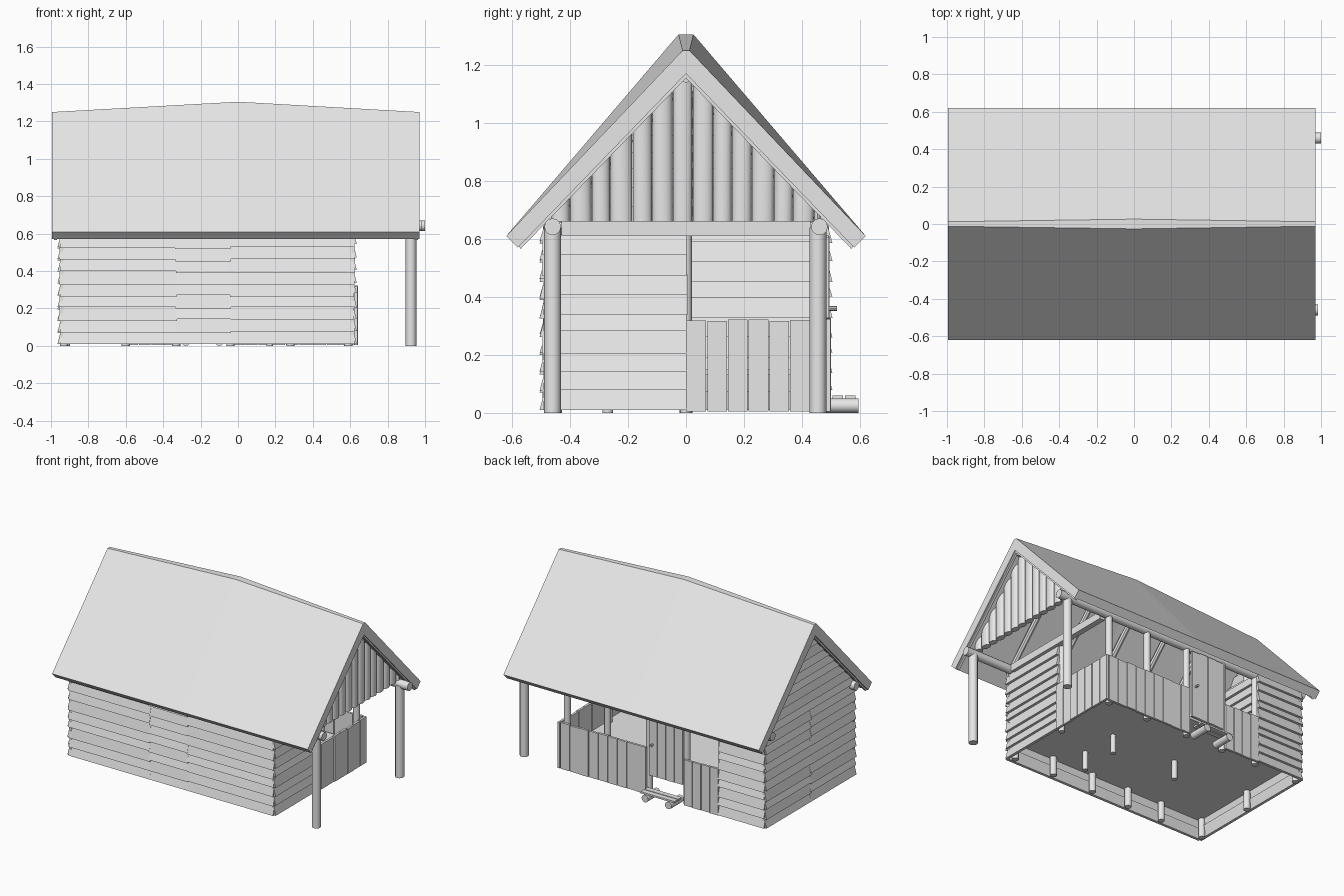
import bpy, bmesh, math, random
from mathutils import Vector

random.seed(4)
old = bpy.data.objects.get("Cube")
if old:
    bpy.data.objects.remove(old)

wood = bpy.data.materials.new("grey_wood")
wood.use_nodes = True
wood.diffuse_color = (0.8, 0.8, 0.8, 1)
wood.node_tree.nodes["Principled BSDF"].inputs["Base Color"].default_value = (0.8, 0.8, 0.8, 1)

STATIONS = [0.59, 0.28, -0.04, -0.33, -0.6, -0.93]   # wall post positions
LEFT, RIGHT, SIDE = 0.62, -0.95, 0.49                # wall planes
SLOPE = 1.034


def under_roof(y):
    return 1.165 - SLOPE * abs(y)


def finish(name, bm, smooth=False):
    bmesh.ops.recalc_face_normals(bm, faces=bm.faces)
    mesh = bpy.data.meshes.new(name)
    bm.to_mesh(mesh)
    bm.free()
    obj = bpy.data.objects.new(name, mesh)
    bpy.context.collection.objects.link(obj)
    mesh.materials.append(wood)
    if smooth:
        bpy.ops.object.select_all(action='DESELECT')
        obj.select_set(True)
        bpy.context.view_layer.objects.active = obj
        bpy.ops.object.shade_smooth_by_angle(angle=math.radians(40))
    return obj


def loft(bm, rings):
    """Skin a closed solid through matching rings of points."""
    loops = [[bm.verts.new(p) for p in ring] for ring in rings]
    n = len(loops[0])
    for a, b in zip(loops, loops[1:]):
        for i in range(n):
            j = (i + 1) % n
            bm.faces.new((a[i], a[j], b[j], b[i]))
    bm.faces.new(loops[0])
    bm.faces.new(loops[-1])


def box(bm, lo, hi):
    loft(bm, [[(x, lo[1], lo[2]), (x, hi[1], lo[2]), (x, hi[1], hi[2]), (x, lo[1], hi[2])]
              for x in (lo[0], hi[0])])


def log(bm, a, b, r, sides=12):
    a, b = Vector(a), Vector(b)
    turn = (b - a).to_track_quat('Z', 'Y')
    ring = [turn @ Vector((r * math.cos(t), r * math.sin(t), 0))
            for t in (2 * math.pi * i / sides for i in range(sides))]
    loft(bm, [[a + p for p in ring], [b + p for p in ring]])


def siding(bm, axis, plane, out, spans, z0=0.01, z1=0.65, gable=False):
    """Lapped boards; axis is the direction the boards run along."""
    for s0, s1 in spans:
        count = max(1, round((z1 - z0) / 0.064))
        step = (z1 - z0) / count
        lift = 0
        for k in range(count):
            low = z0 + k * step + lift
            lift = random.uniform(-0.007, 0.007) if k < count - 1 else 0
            high = z0 + (k + 1) * step + lift + 0.006
            ends = []
            for s, sign in ((s0, -1), (s1, 1)):
                jut = sign * random.uniform(0, 0.006)
                bottom, top = s + jut, s + jut
                if gable:
                    bottom, top = [sign * max(0.01, (1.16 - z) / SLOPE) for z in (low, high)]
                section = [(-0.004, low, bottom), (0.015, low, bottom),
                           (-0.004, high, top), (-0.02, high, top)]
                ends.append([(t, plane + out * d, z) if axis == 'x' else (plane + out * d, t, z)
                             for d, z, t in section])
            loft(bm, ends)


def pickets(bm, axis, plane, s0, s1, z0, z1):
    """A row of slightly uneven upright boards."""
    n = max(1, round((s1 - s0) / 0.073))
    w = (s1 - s0) / n
    for i in range(n):
        a, b = s0 + i * w + 0.002, s0 + (i + 1) * w - 0.002
        d = random.uniform(-0.003, 0.003)
        top = z1 + random.uniform(-0.004, 0.004)
        if axis == 'x':
            box(bm, (a, plane - 0.008 + d, z0), (b, plane + 0.008 + d, top))
        else:
            box(bm, (plane - 0.008 + d, a, z0), (plane + 0.008 + d, b, top))


# Roof slab with a ridge raised at its middle
bm = bmesh.new()
rings = []
for x, ridge, w in ((-0.995, 1.25, 0.012), (0, 1.305, 0.026), (0.97, 1.25, 0.012)):
    rings.append([(x, y, z) for y, z in ((-0.62, 0.61), (-w, ridge), (w, ridge), (0.62, 0.61),
                                         (0.58, 0.57), (0, ridge - 0.08), (-0.58, 0.57))])
loft(bm, rings)
finish("roof", bm)

# Barge boards under both roof ends
bm = bmesh.new()
for x in (-0.985, 0.945):
    for s in (-1, 1):
        loft(bm, [[(x + d, s * y, z) for y, z in ((0, 1.18), (0, 1.155), (0.57, 0.566), (0.58, 0.58))]
                  for d in (0, 0.018)])
finish("barge_boards", bm)

# Lapped board walls
bm = bmesh.new()
siding(bm, 'x', -SIDE, -1, [(RIGHT, -0.33), (-0.33, -0.04), (-0.04, LEFT)])
finish("front_wall", bm)
bm = bmesh.new()
siding(bm, 'x', SIDE, 1, [(RIGHT, -0.6)])
finish("back_wall", bm)
bm = bmesh.new()
siding(bm, 'y', LEFT, 1, [(-SIDE, 0)], z1=0.61)
finish("left_wall", bm)
bm = bmesh.new()
siding(bm, 'y', RIGHT, -1, [(-SIDE, 0), (0, SIDE)])
finish("right_wall", bm)
bm = bmesh.new()
siding(bm, 'y', RIGHT, -1, [(-0.5, 0.5)], 0.65, 1.14, gable=True)
finish("right_gable", bm)
bm = bmesh.new()
siding(bm, 'y', -0.6, 1, [(-0.47, 0), (0, 0.47)], z0=0.13)
finish("partition_wall", bm)

# Tie beam over the open left end
bm = bmesh.new()
box(bm, (0.6, -0.43, 0.61), (0.64, 0.43, 0.66))
finish("tie_beam", bm)

# Rounded upright boards of the left gable
bm = bmesh.new()
edges = [-0.465]
while edges[-1] < 0.4:
    edges.append(edges[-1] + random.uniform(0.062, 0.078))
edges.append(0.465)
for a, b in zip(edges, edges[1:]):
    mid, half = (a + b) / 2, (b - a) / 2 - 0.001
    rim = [(0.9 + 0.022 * math.cos(t), mid + half * math.sin(t))
           for t in (2 * math.pi * i / 16 for i in range(16))]
    loft(bm, [[(x, y, 0.66) for x, y in rim],
              [(x, y, max(0.67, under_roof(y))) for x, y in rim]])
finish("left_gable", bm, True)

# Floor
bm = bmesh.new()
box(bm, (RIGHT + 0.02, -0.47, 0.13), (0.6, 0.47, 0.15))
finish("floor", bm)

# Wall posts and floor stubs
bm = bmesh.new()
for x in STATIONS:
    for y in (-0.45, 0.46):
        log(bm, (x, y, 0), (x, y, 0.64), 0.022)
log(bm, (RIGHT + 0.03, 0, 0), (RIGHT + 0.03, 0, 1.12), 0.022)
log(bm, (0.59, 0, 0), (0.59, 0, 0.62), 0.02)
for x, y in ((0.17, 0), (0.17, -0.27), (-0.33, 0)):
    log(bm, (x, y, 0), (x, y, 0.13), 0.018)
finish("wall_posts", bm, True)

# Tall posts carrying the overhang
bm = bmesh.new()
for y in (-0.46, 0.455):
    log(bm, (0.925, y, 0), (0.925, y, 0.64), 0.029)
finish("overhang_posts", bm, True)

# Eave and ridge logs
bm = bmesh.new()
log(bm, (-0.99, -0.46, 0.642), (0.985, -0.46, 0.642), 0.029)
log(bm, (-0.99, 0.46, 0.642), (1.0, 0.46, 0.642), 0.029)
log(bm, (-0.97, 0, 1.155), (0.95, 0, 1.155), 0.016)
finish("roof_logs", bm, True)

# Rafters
bm = bmesh.new()
for x in (0.6, 0.28, -0.04, -0.33, -0.6):
    for s in (-1, 1):
        log(bm, (x, s * 0.47, under_roof(0.47) - 0.015), (x, 0, 1.15), 0.018, 8)
finish("rafters", bm, True)

# Porch rail boards and door
bm = bmesh.new()
pickets(bm, 'y', LEFT + 0.012, 0, 0.5, 0.005, 0.32)
pickets(bm, 'x', SIDE, -0.04, LEFT, 0.005, 0.325)
pickets(bm, 'x', SIDE, -0.6, -0.33, 0.005, 0.325)
finish("porch_boards", bm)
bm = bmesh.new()
pickets(bm, 'x', SIDE - 0.005, -0.32, -0.06, 0.14, 0.61)
finish("door", bm)
bm = bmesh.new()
log(bm, (-0.09, 0.48, 0.36), (-0.09, 0.52, 0.36), 0.008, 8)
finish("door_handle", bm, True)

# Entrance step: boards on two logs
bm = bmesh.new()
for x in (-0.28, -0.1):
    log(bm, (x, 0.46, 0.025), (x, 0.595, 0.025), 0.025)
finish("step_logs", bm, True)
bm = bmesh.new()
for y in (0.505, 0.548):
    box(bm, (-0.32, y, 0.048), (-0.06, y + 0.036, 0.06))
finish("step_boards", bm)
